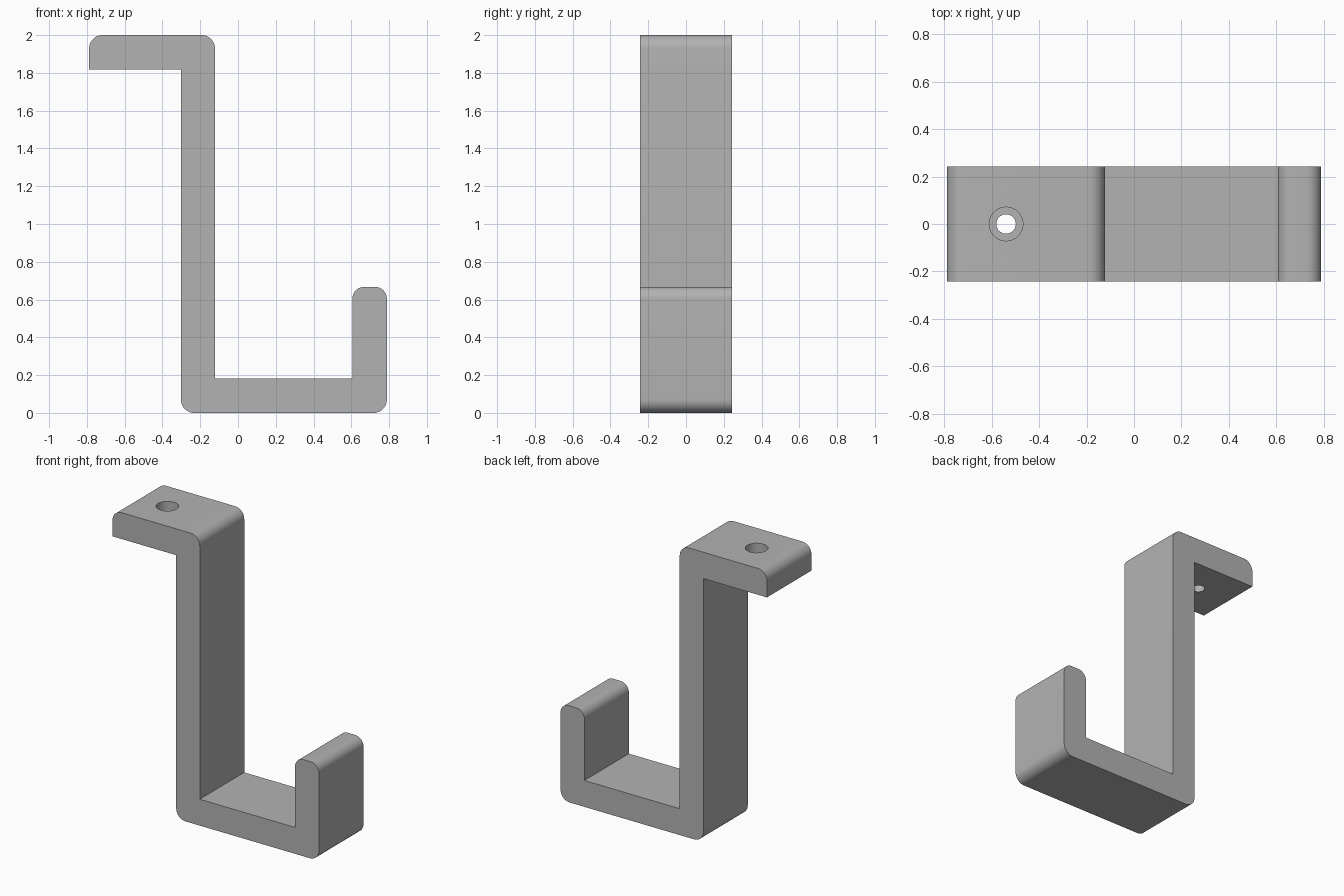
import bpy, bmesh, math
from mathutils import Vector

cube = bpy.data.objects.get("Cube")
if cube:
    bpy.data.objects.remove(cube, do_unlink=True)

grey = bpy.data.materials.new("plain grey")
grey.use_nodes = True
colour = (0.45, 0.45, 0.45, 1)
grey.diffuse_color = colour
grey.node_tree.nodes["Principled BSDF"].inputs["Base Color"].default_value = colour

HALF_DEPTH = 0.2425
THICK = 0.182
BIG, SMALL = 0.07, 0.062          # outer corner radii
STEPS = 10

# Side profile corners: x, z, rounding radius
LEFT, RIGHT, TOP, LIP_TOP = -0.788, 0.788, 2.0, 0.667
COL_L, COL_R = -0.302, -0.122
corners = [
    (COL_L, 0, BIG), (RIGHT, 0, BIG),
    (RIGHT, LIP_TOP, SMALL), (RIGHT - THICK, LIP_TOP, SMALL),
    (RIGHT - THICK, THICK, 0), (COL_R, THICK, 0),
    (COL_R, TOP, BIG), (LEFT, TOP, BIG),
    (LEFT, TOP - THICK, 0), (COL_L, TOP - THICK, 0),
]


def rounded(points):
    """Replace each right-angled corner that has a radius by an arc."""
    out = []
    for i, (x, z, r) in enumerate(points):
        p = Vector((x, z))
        if not r:
            out.append(p)
            continue
        a = (Vector(points[i - 1][:2]) - p).normalized()
        b = (Vector(points[(i + 1) % len(points)][:2]) - p).normalized()
        centre = p + (a + b) * r
        for k in range(STEPS + 1):
            t = math.pi / 2 * k / STEPS
            out.append(centre - b * r * math.cos(t) - a * r * math.sin(t))
    return out


# Hook: the profile extruded across its depth
bm = bmesh.new()
face = bm.faces.new([bm.verts.new((p.x, -HALF_DEPTH, p.y)) for p in rounded(corners)])
moved = bmesh.ops.extrude_face_region(bm, geom=[face])["geom"]
bmesh.ops.translate(bm, vec=(0, 2 * HALF_DEPTH, 0),
                    verts=[v for v in moved if isinstance(v, bmesh.types.BMVert)])
bmesh.ops.recalc_face_normals(bm, faces=bm.faces)
mesh = bpy.data.meshes.new("hook")
bm.to_mesh(mesh)
bm.free()
hook = bpy.data.objects.new("hook", mesh)
bpy.context.collection.objects.link(hook)
mesh.materials.append(grey)


# Counterbored screw hole in the top arm
def bore(name, radius, low, high):
    bpy.ops.mesh.primitive_cylinder_add(
        vertices=48, radius=radius, depth=high - low,
        location=(-0.539, 0, (low + high) / 2))
    cutter = bpy.context.object
    cutter.name = name
    cutter.data.materials.append(grey)
    mod = hook.modifiers.new(name, 'BOOLEAN')
    mod.operation = 'DIFFERENCE'
    mod.solver = 'EXACT'
    mod.object = cutter
    bpy.ops.object.select_all(action='DESELECT')
    hook.select_set(True)
    bpy.context.view_layer.objects.active = hook
    bpy.ops.object.modifier_apply(modifier=name)
    bpy.data.objects.remove(cutter, do_unlink=True)


bore("screw_head_recess", 0.071, TOP - 0.1, TOP + 0.1)
bore("screw_hole", 0.041, TOP - 0.3, TOP + 0.1)

bpy.ops.object.shade_smooth_by_angle(angle=math.radians(30))
